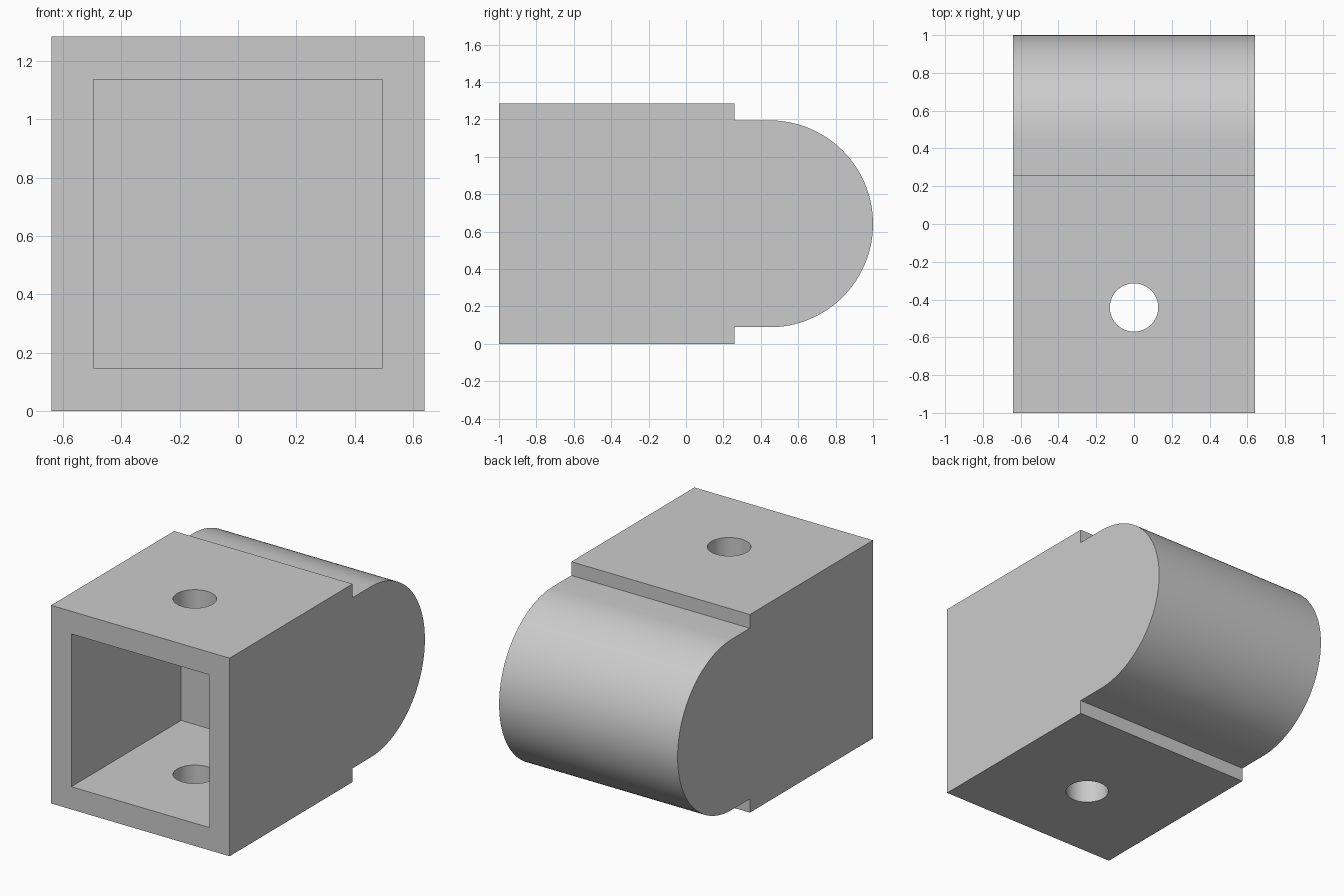
import bpy, bmesh
from math import sin, cos, pi, radians

cube = bpy.data.objects.get("Cube")
if cube:
    bpy.data.objects.remove(cube, do_unlink=True)

HALF = 0.64        # half width of the block
MID = 0.642        # height of the centre line
STEP = 0.26        # where the square body ends
R = 0.553          # radius of the rounded end

grey = bpy.data.materials.new("plain grey")
grey.use_nodes = True
colour = (0.6, 0.6, 0.6, 1)
grey.diffuse_color = colour
grey.node_tree.nodes["Principled BSDF"].inputs["Base Color"].default_value = colour


def prism(name, outline, axis, low, high):
    """Extrude a closed outline along x or z."""
    bm = bmesh.new()
    place = (lambda a, b: (low, a, b)) if axis == "x" else (lambda a, b: (a, b, low))
    face = bm.faces.new([bm.verts.new(place(a, b)) for a, b in outline])
    moved = bmesh.ops.extrude_face_region(bm, geom=[face])["geom"]
    shift = (high - low, 0, 0) if axis == "x" else (0, 0, high - low)
    bmesh.ops.translate(bm, vec=shift, verts=[v for v in moved if isinstance(v, bmesh.types.BMVert)])
    bmesh.ops.recalc_face_normals(bm, faces=bm.faces)
    mesh = bpy.data.meshes.new(name)
    bm.to_mesh(mesh)
    bm.free()
    mesh.materials.append(grey)
    obj = bpy.data.objects.new(name, mesh)
    bpy.context.collection.objects.link(obj)
    return obj


def arc(cy, cz, r, start, end, n):
    return [(cy + r * cos(start + (end - start) * i / n),
             cz + r * sin(start + (end - start) * i / n)) for i in range(n + 1)]


# Square body with a stepped, half-round end
outline = [(-1, 0), (STEP, 0), (STEP, MID - R)]
outline += arc(1 - R, MID, R, -pi / 2, pi / 2, 64)
outline += [(STEP, MID + R), (STEP, 2 * MID), (-1, 2 * MID)]
body = prism("hollow_end_block", outline, "x", -HALF, HALF)

# Square pocket open at the front, and a pin hole through top and bottom
POCKET = 0.495
pocket = prism("pocket_cutter",
               [(-1.1, MID - POCKET), (0.125, MID - POCKET),
                (0.125, MID + POCKET), (-1.1, MID + POCKET)], "x", -POCKET, POCKET)
hole = prism("pin_hole_cutter", arc(0, -0.442, 0.128, 0, 2 * pi, 64)[:-1], "z", -0.2, 1.5)

bpy.context.view_layer.objects.active = body
body.select_set(True)
for cutter in (pocket, hole):
    cut = body.modifiers.new(cutter.name, "BOOLEAN")
    cut.operation = "DIFFERENCE"
    cut.solver = "EXACT"
    cut.object = cutter
    bpy.ops.object.modifier_apply(modifier=cut.name)
    bpy.data.objects.remove(cutter, do_unlink=True)

bpy.ops.object.shade_smooth_by_angle(angle=radians(30))
